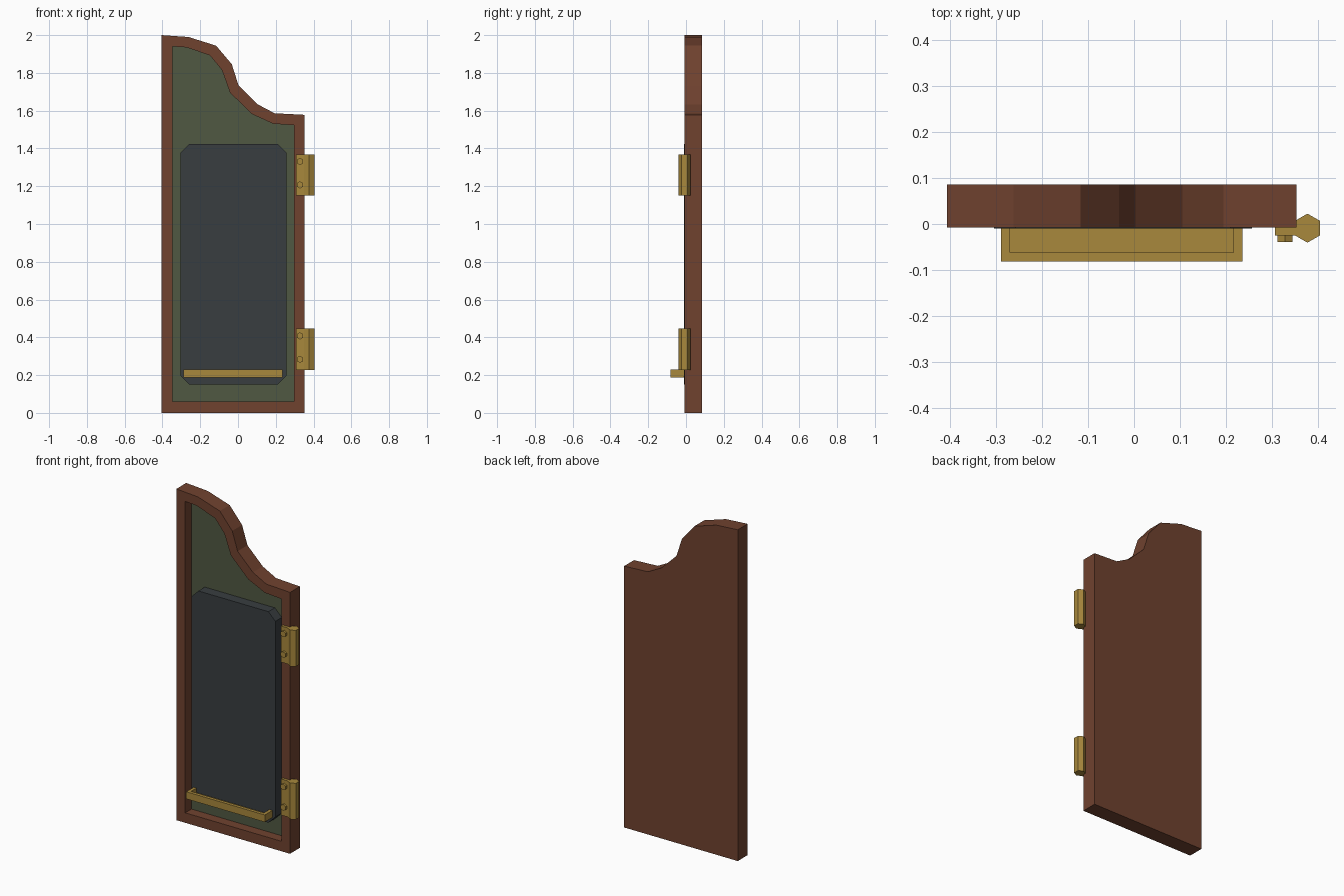
import bpy, bmesh, math

if "Cube" in bpy.data.objects:
    bpy.data.objects.remove(bpy.data.objects["Cube"])


def material(name, r, g, b):
    lin = [((c / 255 + 0.055) / 1.055) ** 2.4 for c in (r, g, b)]
    m = bpy.data.materials.new(name)
    m.diffuse_color = (*lin, 1)
    m.use_nodes = True
    m.node_tree.nodes["Principled BSDF"].inputs["Base Color"].default_value = m.diffuse_color
    return m


WOOD = material("brown wood", 112, 66, 47)
PANEL = material("olive panel", 80, 88, 66)
SLATE = material("dark slate", 56, 61, 64)
BRASS = material("brass", 168, 136, 60)


def finish(name, bm, *mats):
    bmesh.ops.recalc_face_normals(bm, faces=bm.faces)
    me = bpy.data.meshes.new(name)
    bm.to_mesh(me)
    bm.free()
    for m in mats:
        me.materials.append(m)
    ob = bpy.data.objects.new(name, me)
    bpy.context.collection.objects.link(ob)
    return ob


def skin(bm, a, b):
    for i in range(len(a)):
        j = (i + 1) % len(a)
        bm.faces.new((a[i], a[j], b[j], b[i]))


def prism(name, pts, axis, lo, hi, mat):
    """Extrude a profile along y (points are x,z) or z (points are x,y)."""
    bm = bmesh.new()
    place = (lambda p, t: (p[0], t, p[1])) if axis == "y" else (lambda p, t: (p[0], p[1], t))
    a, b = [[bm.verts.new(place(p, t)) for p in pts] for t in (lo, hi)]
    skin(bm, a, b)
    bm.faces.new(a)
    bm.faces.new(b)
    return finish(name, bm, mat)


def hexagon(cx, cy, r):
    return [(cx + r * math.sin(k * math.pi / 3), cy + r * math.cos(k * math.pi / 3)) for k in range(6)]


def rect(x0, x1, y0, y1):
    return [(x0, y0), (x1, y0), (x1, y1), (x0, y1)]


FRONT, BACK, RECESS = -0.008, 0.086, 0.052

# door: wavy-topped board with a recessed front panel
outer = [(0.353, 0), (-0.406, 0), (-0.406, 2.0), (-0.262, 1.99), (-0.116, 1.944),
         (-0.033, 1.846), (0.003, 1.733), (0.105, 1.633), (0.194, 1.586), (0.353, 1.578)]
inner = [(0.297, 0.06), (-0.347, 0.06), (-0.347, 1.94), (-0.272, 1.935), (-0.148, 1.892),
         (-0.085, 1.815), (-0.042, 1.695), (0.074, 1.582), (0.185, 1.531), (0.297, 1.523)]
bm = bmesh.new()
rings = [[bm.verts.new((x, y, z)) for x, z in loop]
         for loop, y in ((outer, BACK), (outer, FRONT), (inner, FRONT), (inner, RECESS))]
for a, b in zip(rings, rings[1:]):
    skin(bm, a, b)
bm.faces.new(rings[0])
bm.faces.new(rings[-1]).material_index = 1
finish("door_frame", bm, WOOD, PANEL)

# slate board with clipped corners
x0, x1, z0, z1, c = -0.304, 0.256, 0.15, 1.424, 0.046
prism("slate_board", [(x0 + c, z0), (x1 - c, z0), (x1, z0 + c), (x1, z1 - c),
                      (x1 - c, z1), (x0 + c, z1), (x0, z1 - c), (x0, z0 + c)],
      "y", -0.0095, RECESS + 0.004, SLATE)

# chalk tray: U-shaped rim with a low floor
prism("tray_rim", [(-0.289, -0.005), (-0.289, -0.0815), (0.236, -0.0815), (0.236, -0.005),
                   (0.216, -0.005), (0.216, -0.062), (-0.27, -0.062), (-0.27, -0.005)],
      "z", 0.188, 0.231, BRASS)
prism("tray_floor", rect(-0.275, 0.221, -0.067, -0.005), "z", 0.1885, 0.203, BRASS)

# hinges: plate, six-sided barrel and two bolts each
for label, z in (("lower", 0.2275), ("upper", 1.151)):
    top = z + 0.218
    prism(label + "_hinge_plate", rect(0.306, 0.37, -0.025, -0.004), "z", z, top, BRASS)
    prism(label + "_hinge_barrel", hexagon(0.377, -0.009, 0.0315), "z", z, top, BRASS)
    for n, dz in enumerate((0.056, 0.18)):
        prism(f"{label}_hinge_bolt_{n + 1}", hexagon(0.328, z + dz, 0.019),
              "y", -0.039, -0.02, BRASS)
